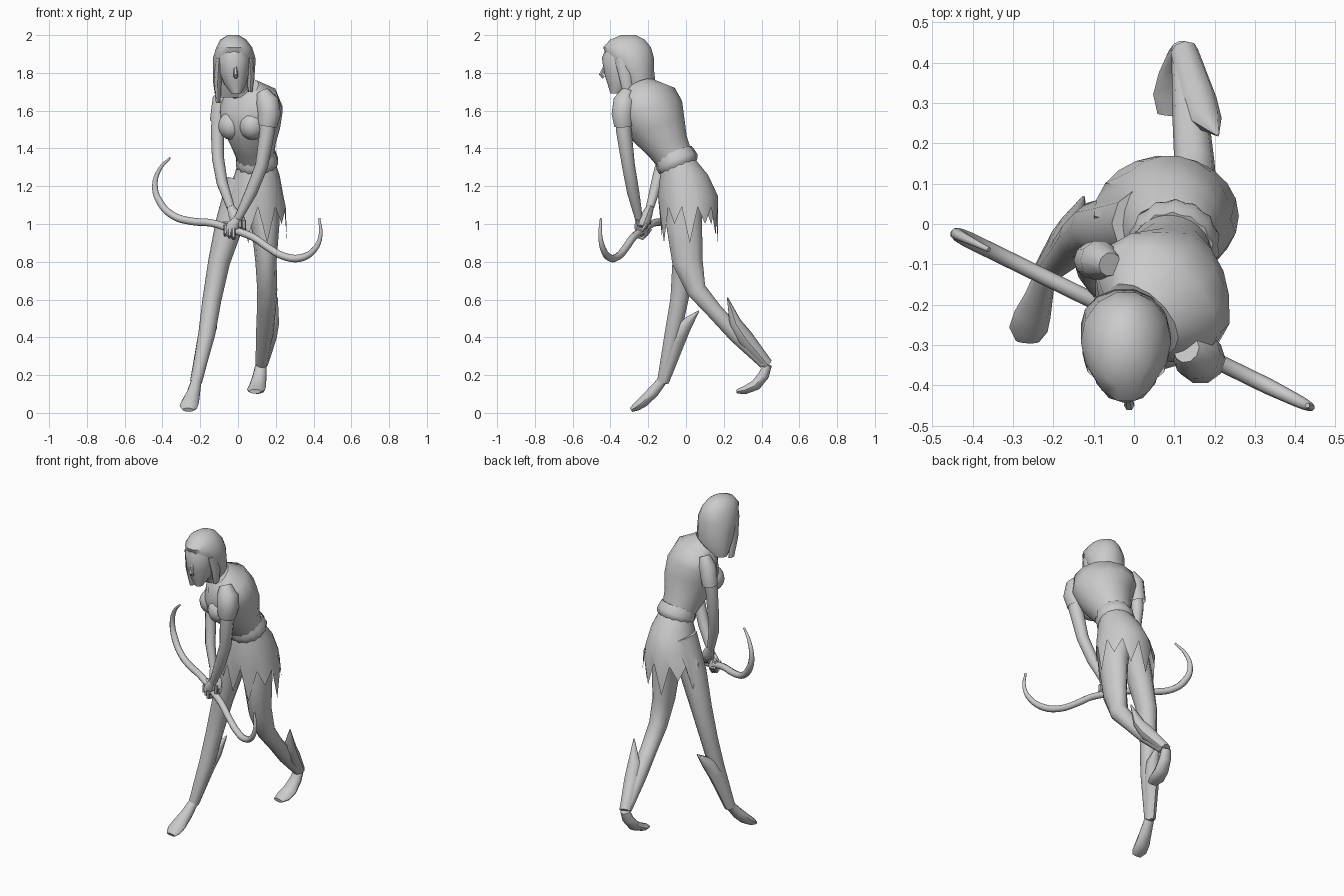
import bpy, bmesh, math
from mathutils import Vector


def finish(name, bm, angle=45):
    bmesh.ops.recalc_face_normals(bm, faces=bm.faces)
    me = bpy.data.meshes.new(name)
    bm.to_mesh(me)
    bm.free()
    ob = bpy.data.objects.new(name, me)
    bpy.context.collection.objects.link(ob)
    bpy.ops.object.select_all(action='DESELECT')
    ob.select_set(True)
    bpy.context.view_layer.objects.active = ob
    bpy.ops.object.shade_smooth_by_angle(angle=math.radians(angle))
    return ob


def loft(name, rings, n=10, flat=False, caps=(True, True), shape=None):
    """Skin elliptical rings (x, y, z, ru, rv, twist degrees) along a path."""
    bm = bmesh.new()
    ctr = [Vector(r[:3]) for r in rings]
    loops = []
    for k, r in enumerate(rings):
        t = ctr[min(k + 1, len(ctr) - 1)] - ctr[max(k - 1, 0)]
        t = Vector((0, 0, 1)) if flat else t.normalized()
        ru = r[3]
        rv = r[4] if len(r) > 4 else ru
        tw = math.radians(r[5]) if len(r) > 5 else 0
        u = Vector((math.cos(tw), math.sin(tw), 0))
        u = (u - t * u.dot(t)).normalized()
        v = t.cross(u)
        loop = []
        for i in range(n):
            a = 2 * math.pi * i / n
            p = ctr[k] + u * ru * math.cos(a) + v * rv * math.sin(a)
            if shape:
                p = shape(k, i, p, ctr[k])
            loop.append(bm.verts.new(p))
        loops.append(loop)
    for a, b in zip(loops, loops[1:]):
        for i in range(n):
            j = (i + 1) % n
            bm.faces.new((a[i], a[j], b[j], b[i]))
    for cap, loop in zip(caps, (loops[0], loops[-1])):
        if cap:
            bm.faces.new(loop)
    return finish(name, bm)


def blob(name, loc, size):
    bm = bmesh.new()
    bmesh.ops.create_uvsphere(bm, u_segments=12, v_segments=8, radius=1)
    for v in bm.verts:
        v.co = Vector([v.co[i] * size[i] + loc[i] for i in range(3)])
    return finish(name, bm)


# Torso: leans forward, twisting from waist to shoulders
loft("torso", [(.10, -.04, 1.31, .09, .09, -10), (.085, -.095, 1.41, .115, .115, -25),
               (.075, -.15, 1.51, .15, .155, -40), (.07, -.18, 1.60, .185, .155, -45),
               (.055, -.20, 1.66, .18, .135, -45), (.02, -.235, 1.71, .11, .085, -40)], 14)
for side, x, y in (("right", -.035, -.21), ("left", .075, -.285)):
    blob(side + "_chest", (x, y, 1.52), (.07, .075, .075))
loft("neck", [(.02, -.23, 1.69, .06), (0, -.265, 1.74, .045), (-.02, -.3, 1.80, .045)], 8)

# Gathered waistband
loft("waistband", [(.105, -.033, 1.295, .095), (.103, -.04, 1.31, .108), (.10, -.048, 1.33, .112),
                   (.098, -.058, 1.355, .106), (.096, -.066, 1.375, .10)], 28,
     shape=lambda k, i, p, c: c + (p - c) * (1.03 if i % 2 else .97))


# Skirt with ragged pointed hem
def ragged(k, i, p, c):
    if k < 3:
        return p
    long = (-.08, .02, -.04)[i // 2 % 3]
    return p + Vector((0, 0, .11 if i % 2 else long))


loft("ragged_skirt", [(.10, -.04, 1.34, .094, .092), (.10, -.01, 1.26, .12, .128),
                      (.09, .01, 1.15, .15, .16), (.08, .02, .98, .18, .15)],
     22, flat=True, caps=(True, False), shape=ragged)

# Head: face, nose and hair
loft("face", [(-.01, -.375, 1.69, .025, .025), (-.015, -.35, 1.74, .058, .065),
              (-.02, -.345, 1.80, .078, .09), (-.02, -.345, 1.88, .085, .10),
              (-.02, -.34, 1.95, .06, .075)], 12, flat=True)
loft("nose", [(-.015, -.43, 1.84, .006), (-.012, -.45, 1.79, .013), (-.012, -.435, 1.775, .01)], 6)
loft("hair", [(-.03, -.235, 1.67, .09, .05), (-.025, -.25, 1.75, .107, .09),
              (-.02, -.272, 1.82, .111, .105), (-.02, -.292, 1.88, .112, .125),
              (-.02, -.312, 1.935, .095, .13), (-.025, -.31, 1.975, .07, .095),
              (-.025, -.305, 2.0, .03, .04)], 14, flat=True)
loft("right_hair_lock", [(-.105, -.30, 1.64, .012, .025), (-.108, -.32, 1.75, .02, .035),
                         (-.10, -.34, 1.88, .02, .04)], 8, flat=True)
loft("left_hair_lock", [(.065, -.31, 1.70, .012, .025), (.068, -.32, 1.78, .02, .035),
                        (.06, -.34, 1.88, .02, .04)], 8, flat=True)

# Arms, each with sleeve
loft("right_arm", [(-.085, -.09, 1.66, .045), (-.11, -.10, 1.50, .036), (-.107, -.12, 1.35, .033),
                   (-.085, -.155, 1.22, .03), (-.04, -.19, 1.09, .022)], 9)
loft("left_arm", [(.15, -.32, 1.66, .05), (.155, -.33, 1.50, .042), (.125, -.305, 1.31, .035),
                  (.07, -.28, 1.17, .033), (0, -.25, 1.03, .021)], 9)
loft("right_sleeve", [(-.06, -.10, 1.71, .03), (-.085, -.09, 1.66, .05),
                      (-.105, -.09, 1.54, .045)], 10, caps=(True, False))
loft("left_sleeve", [(.13, -.31, 1.70, .035), (.155, -.325, 1.65, .062),
                     (.165, -.335, 1.58, .062), (.155, -.33, 1.52, .052)], 10, caps=(True, False))

# Hands gripping the bow, with curled fingers and thumb
for side, (wx, wy, wz), (hx, hy, hz) in (("right", (-.04, -.19, 1.09), (.01, -.225, 1.0)),
                                         ("left", (0, -.25, 1.03), (-.045, -.225, .955))):
    w, h = Vector((wx, wy, wz)), Vector((hx, hy, hz))
    loft(side + "_hand", [(*w, .02), (*w.lerp(h, .45), .034, .028), (*w.lerp(h, .85), .04, .032),
                          (*h.lerp(w, -.2), .022)], 8)
    for k in range(3):
        s = .024 * (k - 1)
        o = h + Vector((.9 * s, -.44 * s, -.4 * s))
        loft(side + "_finger", [(o.x, o.y - .025, o.z + .03, .01), (o.x, o.y - .03, o.z - .01, .011),
                                (o.x, o.y + .005, o.z - .022, .011), (o.x, o.y + .03, o.z + .01, .008)], 6)
    loft(side + "_thumb", [(*w.lerp(h, .4), .014), (h.x - .03, h.y + .03, h.z + .05, .012),
                           (h.x - .045, h.y + .03, h.z + .02, .007)], 6)

# Legs
loft("front_leg", [(.03, 0, 1.22, .09), (-.045, -.01, 1.0, .075, .08), (-.10, -.01, .80, .058, .065),
                   (-.138, -.035, .60, .05, .05), (-.165, -.07, .42, .045, .045),
                   (-.222, -.128, .16, .029, .027)])
loft("rear_leg", [(.12, 0, 1.22, .09), (.145, -.01, 1.0, .075, .10), (.148, .008, .80, .056, .085),
                  (.155, .055, .65, .053, .055), (.15, .15, .54, .05, .045),
                  (.14, .27, .41, .045, .045), (.125, .415, .26, .032, .03)])

# Flared pointed boot cuffs behind the calves
loft("front_boot_cuff", [(-.222, -.122, .165, .032), (-.175, -.055, .38, .042, .05),
                         (-.15, -.01, .46, .04, .04), (-.125, .068, .54, .003)], 8)
loft("rear_boot_cuff", [(.125, .43, .258, .034, .03), (.16, .31, .40, .045, .045),
                        (.18, .26, .48, .038, .032), (.208, .22, .61, .003)], 8)

# Feet
loft("front_foot", [(-.222, -.13, .165, .028, .027), (-.235, -.175, .11, .035, .032),
                    (-.252, -.225, .06, .046, .03), (-.262, -.262, .033, .048, .024),
                    (-.264, -.29, .016, .03, .012)])
loft("rear_foot", [(.122, .432, .255, .03, .024), (.115, .412, .20, .036, .03),
                   (.105, .37, .148, .044, .03), (.095, .315, .122, .048, .023),
                   (.09, .27, .113, .032, .012)])

# Double-curved bow, lying in one slanted vertical plane
profile = [(-.36, 1.35), (-.415, 1.29), (-.44, 1.20), (-.41, 1.11), (-.345, 1.045), (-.25, 1.015),
           (-.14, 1.005), (-.03, .97), (.08, .93), (.16, .875), (.24, .83), (.33, .82),
           (.405, .865), (.437, .94), (.43, 1.03)]
cu = bpy.data.curves.new("bow", 'CURVE')
cu.dimensions = '3D'
cu.bevel_depth = .02
cu.bevel_resolution = 2
cu.resolution_u = 4
cu.use_fill_caps = True
sp = cu.splines.new('BEZIER')
sp.bezier_points.add(len(profile) - 1)
for k, (bp, (x, z)) in enumerate(zip(sp.bezier_points, profile)):
    bp.co = (x, -.24 - .489 * x, z)
    bp.handle_left_type = bp.handle_right_type = 'AUTO'
    bp.radius = min(1, .3 + .25 * min(k, len(profile) - 1 - k))
bpy.context.collection.objects.link(bpy.data.objects.new("bow", cu))
